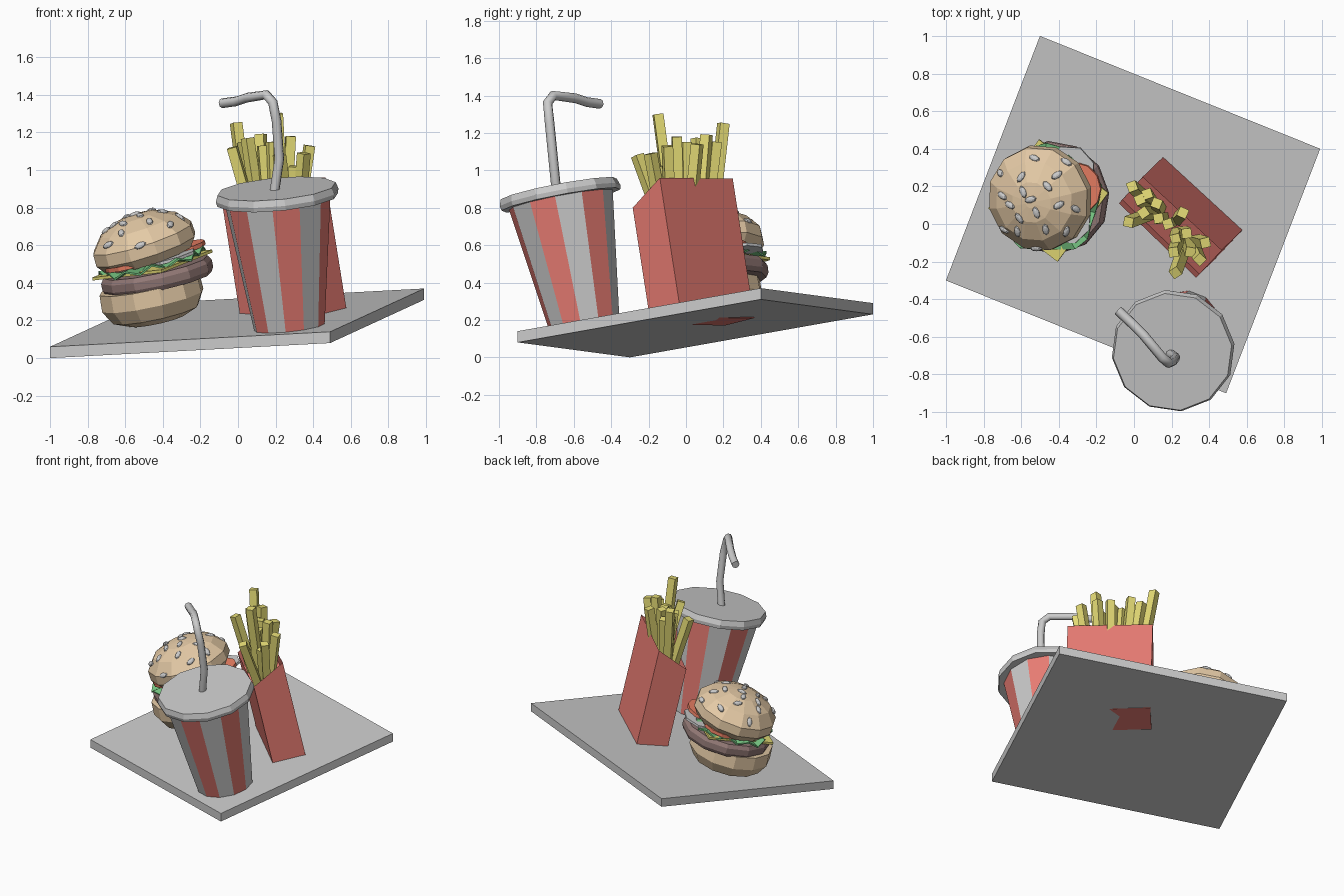
import bpy, bmesh, math, random
from mathutils import Vector as V, Matrix
from mathutils.bvhtree import BVHTree

if "Cube" in bpy.data.objects:
    bpy.data.objects.remove(bpy.data.objects["Cube"])

random.seed(4)

def material(name, r, g, b):
    m = bpy.data.materials.new(name)
    m.diffuse_color = (r, g, b, 1)
    m.use_nodes = True
    m.node_tree.nodes["Principled BSDF"].inputs["Base Color"].default_value = m.diffuse_color
    return m

RED = material("red", 0.80, 0.20, 0.17)
BUN = material("bun", 0.78, 0.59, 0.38)
MEAT = material("meat", 0.29, 0.19, 0.18)
YELLOW = material("yellow", 0.78, 0.71, 0.18)
GREEN = material("green", 0.18, 0.55, 0.22)
TOMATO = material("tomato", 0.85, 0.22, 0.13)

def finish(name, bm, *mats):
    bmesh.ops.recalc_face_normals(bm, faces=bm.faces[:])
    me = bpy.data.meshes.new(name)
    bm.to_mesh(me)
    bm.free()
    ob = bpy.data.objects.new(name, me)
    bpy.context.collection.objects.link(ob)
    for m in mats:
        me.materials.append(m)
    return ob

def prism(name, low, high, mat=None, lip=0):
    """Solid between two matching loops; lip > 0 hollows the top."""
    bm = bmesh.new()
    a = [bm.verts.new(p) for p in low]
    b = [bm.verts.new(p) for p in high]
    n = len(a)
    bm.faces.new(a)
    top = bm.faces.new(b)
    for i in range(n):
        bm.faces.new((a[i], a[(i + 1) % n], b[(i + 1) % n], b[i]))
    if lip:
        bmesh.ops.inset_region(bm, faces=[top], thickness=lip)
        down = (V(low[0]) - V(high[0])).normalized() * 0.12
        out = bmesh.ops.extrude_face_region(bm, geom=[top])
        bmesh.ops.translate(bm, vec=down, verts=[v for v in out["geom"] if isinstance(v, bmesh.types.BMVert)])
        if top.is_valid:
            bmesh.ops.delete(bm, geom=[top], context="FACES")
    return finish(name, bm, *([mat] if mat else []))

def place(centre, axis):
    rot = V((0, 0, 1)).rotation_difference(V(axis))
    return Matrix.Translation(centre) @ rot.to_matrix().to_4x4()

def lathe(name, profile, sides, centre, axis, mats=(), phase=0, stripes=False):
    """Turned solid from (radius, height) points, capped at both ends."""
    bm = bmesh.new()
    m = place(centre, axis)
    rings = []
    for r, h in profile:
        ang = [math.radians(phase) + math.tau * i / sides for i in range(sides)]
        rings.append([bm.verts.new(m @ V((r * math.cos(t), r * math.sin(t), h))) for t in ang])
    for p, q in zip(rings, rings[1:]):
        for i in range(sides):
            j = (i + 1) % sides
            f = bm.faces.new((p[i], p[j], q[j], q[i]))
            if stripes:
                f.material_index = i % 2
    bm.faces.new(rings[0])
    bm.faces.new(rings[-1])
    return finish(name, bm, *mats)

# Tray
tray = [V((-1, -.3, .06)), V((.49, -.9, .14)), V((.99, .4, .37)), V((-.5, 1, .29))]
prism("tray", [p - V((0, 0, .06)) for p in tray], tray)

# Cup with alternating stripes, lid and bent straw
cup_axis = V((-.09, -.185, .978)).normalized()
lid_top = V((.205, -.68, .90))
cup_mats = (RED, material("cup_grey", .8, .8, .8))
lathe("cup", [(.183, -.8), (.285, -.05)], 12, lid_top, cup_axis, cup_mats, -96, True)
lathe("cup_lid", [(.325, -.06), (.33, -.035), (.318, 0)], 12, lid_top, cup_axis, (), 7)
curve = bpy.data.curves.new("straw", "CURVE")
curve.dimensions = "3D"
curve.bevel_depth = .026
curve.bevel_resolution = 2
curve.use_fill_caps = True
path = [(.19, -.69, .86), (.22, -.71, 1.06), (.205, -.73, 1.26), (.185, -.74, 1.36),
        (.15, -.71, 1.4), (.05, -.59, 1.385), (-.01, -.53, 1.365), (-.085, -.46, 1.355)]
spline = curve.splines.new("POLY")
spline.points.add(len(path) - 1)
for pt, co in zip(spline.points, path):
    pt.co = (*co, 1)
bpy.context.collection.objects.link(bpy.data.objects.new("straw", curve))

# Fries box, higher at the back
box_axis = V((-.16, -.155, 1))
rim = [V((.33, -.285, .80)), V((.465, -.14, .96)), V((.045, .25, .955)), V((-.08, .11, .795))]
floor = [p - box_axis * d for p, d in zip(rim, (.62, .745, .745, .625))]
prism("fries_box", floor, rim, RED, .012)

# Fries fanning out of the box
tips = [(-.01, .20, 1.25), (.21, -.15, 1.30), (.22, -.26, 1.08), (.38, -.10, 1.13),
        (.28, -.05, 1.18), (.05, .06, 1.17), (-.03, .01, 1.12), (.12, .11, 1.19),
        (.26, .06, 1.14), (.18, .0, 1.15), (.35, -.19, 1.09), (.03, .13, 1.15),
        (.22, -.08, 1.12), (.13, .03, 1.13), (.07, .16, 1.15), (.30, -.15, 1.02)]
wide = V((.42, -.39, 0)).normalized()
core = V((.21, .0, .72))
for i, tip in enumerate(tips):
    tip = V(tip)
    off = tip - core
    along = wide * off.dot(wide)
    across = V((off.x, off.y, 0)) - along
    root = core + along * .7 + across * .3
    d = tip - root
    m = place(root, d) @ Matrix.Rotation(random.uniform(0, 1.5), 4, "Z")
    s, n = .026, d.length
    sq = [(-s, -s), (s, -s), (s, s), (-s, s)]
    prism(f"fry_{i + 1}", [m @ V((x, y, 0)) for x, y in sq], [m @ V((x, y, n)) for x, y in sq], YELLOW)

# Burger: lower bun and patty
tilt = V((-.21, -.13, .97))
lathe("bottom_bun", [(.15, 0), (.235, .035), (.28, .11), (.275, .2)], 12, (-.43, .15, .2), tilt, (BUN,), 10)
lathe("patty", [(.288, -.045), (.302, -.02), (.302, .02), (.285, .045)], 12, (-.43, .14, .44), tilt, (MEAT,), 5)

# Cheese slice
m = place((-.455, .125, .495), tilt) @ Matrix.Rotation(math.radians(8), 4, "Z")
diamond = [(.33, 0), (0, .33), (-.33, 0), (0, -.33)]
prism("cheese", [m @ V((x, y, -.008)) for x, y in diamond], [m @ V((x, y, .008)) for x, y in diamond], YELLOW)

# Wavy lettuce
bm = bmesh.new()
m = place((-.46, .13, .515), (-.24, -.13, .96))
hub = bm.verts.new(m @ V((0, 0, .01)))
edge = []
for i in range(24):
    t = math.tau * i / 24
    r = .285 + .02 * math.sin(5 * t)
    edge.append(bm.verts.new(m @ V((r * math.cos(t), r * math.sin(t), .016 * (-1) ** i))))
for i in range(24):
    bm.faces.new((hub, edge[i], edge[(i + 1) % 24]))
lettuce = finish("lettuce", bm, GREEN)
lettuce.modifiers.new("thickness", "SOLIDIFY").thickness = .01

# Onion and tomato slices
layer = V((-.26, -.13, .95))
for i, c in enumerate([(-.34, .28, .565), (-.36, .03, .535), (-.58, .16, .505)]):
    lathe(f"onion_{i + 1}", [(.14, -.008), (.14, .008)], 8, c, layer, (), 20)
for i, c in enumerate([(-.31, .19, .58), (-.57, .05, .505), (-.5, .27, .545)]):
    lathe(f"tomato_{i + 1}", [(.14, -.012), (.14, .012)], 12, c, layer, (TOMATO,))

# Top bun, leaning to the left and front
bun = lathe("top_bun", [(.245, 0), (.283, .05), (.28, .115), (.215, .19), (.11, .235), (.03, .245)],
            12, (-.475, .15, .53), (-.3, -.15, .94), (BUN,), 12)

# Sesame seeds dropped on the bun surface
bm = bmesh.new()
bm.from_mesh(bun.data)
tree = BVHTree.FromBMesh(bm)
bm.free()
spots = [(-.53, .35), (-.36, .33), (-.71, .27), (-.41, .26), (-.6, .25), (-.59, .17), (-.46, .2),
         (-.7, .15), (-.66, .1), (-.55, .13), (-.52, .06), (-.61, .03), (-.62, -.04), (-.4, .1),
         (-.36, -.04), (-.52, -.13), (-.69, -.03), (-.31, .08), (-.47, -.03)]
for i, (x, y) in enumerate(spots):
    hit, normal, _, _ = tree.ray_cast(V((x, y, 2)), V((0, 0, -1)))
    if hit is None:
        continue
    bm = bmesh.new()
    m = place(hit, normal) @ Matrix.Rotation(random.uniform(0, 3.1), 4, "Z")
    bmesh.ops.create_uvsphere(bm, u_segments=8, v_segments=6, radius=1,
                              matrix=m @ Matrix.Diagonal((.034, .018, .014, 1)))
    finish(f"seed_{i + 1}", bm)
